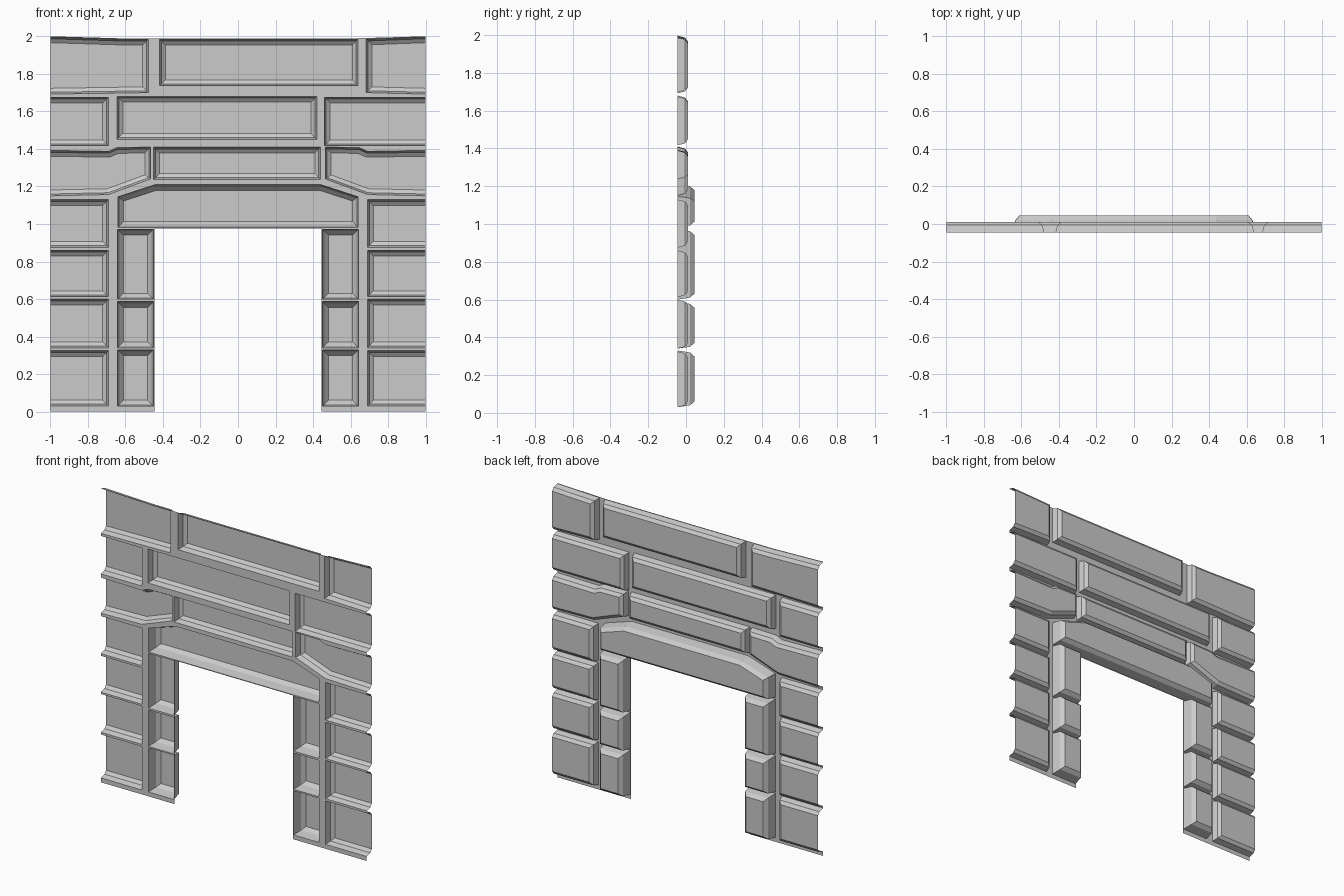
import bpy, bmesh
from mathutils import Vector

if "Cube" in bpy.data.objects:
    bpy.data.objects.remove(bpy.data.objects["Cube"])

BACK, SHALLOW, DEEP = -0.045, 0.01, 0.045
holes = []


def rect(x0, x1, z0, z1):
    return [(x0, z0), (x1, z0), (x1, z1), (x0, z1)]


def mirror(poly):
    return [(-x, z) for x, z in reversed(poly)]


def on_edge(a, b):
    # true where a stone is cut open by the end of the wall
    return abs(abs(a[0]) - 1) < 1e-4 and abs(a[0] - b[0]) < 1e-4


def inset(poly, d):
    # inset a counter-clockwise polygon, leaving cut ends in place
    lines, n = [], len(poly)
    for i in range(n):
        a, b = Vector(poly[i]), Vector(poly[(i + 1) % n])
        t = (b - a).normalized()
        k = 0 if on_edge(a, b) else d
        lines.append((a + Vector((-t.y, t.x)) * k, t))
    out = []
    for i in range(n):
        (p, t), (q, u) = lines[i - 1], lines[i]
        s = (q - p).cross(u) / t.cross(u)
        out.append(tuple(p + t * s))
    return out


def finish(name, bm):
    me = bpy.data.meshes.new(name)
    bm.to_mesh(me)
    bm.free()
    bpy.context.collection.objects.link(bpy.data.objects.new(name, me))


def stone(name, poly, top):
    # hollow stone shell: steep wall, bevel, flat face
    holes.append(poly)
    bevel = 0.016 if top < 0.03 else 0.024
    bm = bmesh.new()
    rings = [[bm.verts.new((x, y, z)) for x, z in inset(poly, d)]
             for d, y in ((0, BACK), (0.010, top - bevel), (0.031, top))]
    n = len(poly)
    for a, b in zip(rings, rings[1:]):
        for i in range(n):
            j = (i + 1) % n
            if not on_edge(poly[i], poly[j]):
                bm.faces.new((b[i], b[j], a[j], a[i]))
    bm.faces.new(rings[-1][::-1])
    finish(name, bm)


# lower side stones and door jamb stones
for z0, z1 in ((0.03, 0.325), (0.34, 0.60), (0.613, 0.86), (0.875, 1.13)):
    p = rect(-1, -0.69, z0, z1)
    stone("side_stone_left", p, SHALLOW)
    stone("side_stone_right", mirror(p), SHALLOW)
for z0, z1 in ((0.03, 0.33), (0.34, 0.587), (0.60, 0.972)):
    p = rect(-0.642, -0.45, z0, z1)
    stone("jamb_stone_left", p, DEEP)
    stone("jamb_stone_right", mirror(p), DEEP)

# lintel over the opening
stone("lintel", [(-0.64, 0.982), (0.64, 0.982), (0.64, 1.145), (0.44, 1.21),
                 (-0.44, 1.21), (-0.64, 1.145)], DEEP)

# bent stones that step up over the lintel
shoulder = [(-1, 1.15), (-0.69, 1.157), (-0.465, 1.24), (-0.465, 1.41),
            (-0.645, 1.407), (-0.69, 1.387), (-1, 1.392)]
stone("shoulder_stone_left", shoulder, SHALLOW)
stone("shoulder_stone_right", mirror(shoulder), SHALLOW)
stone("keystone", rect(-0.45, 0.44, 1.237, 1.41), SHALLOW)

# second row from the top
stone("upper_stone_left", rect(-1, -0.69, 1.417, 1.675), SHALLOW)
stone("upper_stone_middle", rect(-0.645, 0.42, 1.45, 1.68), SHALLOW)
stone("upper_stone_right", rect(0.46, 1, 1.417, 1.675), SHALLOW)

# top row, rising slightly at both ends
stone("top_stone_left", [(-1, 1.692), (-0.478, 1.70), (-0.478, 1.984),
                         (-0.62, 1.985), (-1, 1.997)], SHALLOW)
stone("top_stone_middle", rect(-0.418, 0.64, 1.737, 1.985), SHALLOW)
stone("top_stone_right", [(0.683, 1.70), (1, 1.692), (1, 1.997),
                          (0.683, 1.985)], SHALLOW)

# flat mortar sheet around all stones, trimmed at the wall ends
half = [(0.446, 0.977), (0.446, 0), (1.1, 0), (1.1, 2.003), (0.62, 1.989)]
outline = half + mirror(half)
bm = bmesh.new()
for poly in [outline] + holes:
    vs = [bm.verts.new((x, BACK, z)) for x, z in poly]
    for i, v in enumerate(vs):
        bm.edges.new((vs[i - 1], v))
bmesh.ops.triangle_fill(bm, edges=bm.edges[:], use_beauty=True, normal=(0, 1, 0))
for s in (-1, 1):
    bmesh.ops.bisect_plane(bm, geom=bm.verts[:] + bm.edges[:] + bm.faces[:],
                           plane_co=(s, 0, 0), plane_no=(s, 0, 0), clear_outer=True)
for f in bm.faces:
    f.normal_update()
    if f.normal.y < 0:
        f.normal_flip()
finish("mortar", bm)
